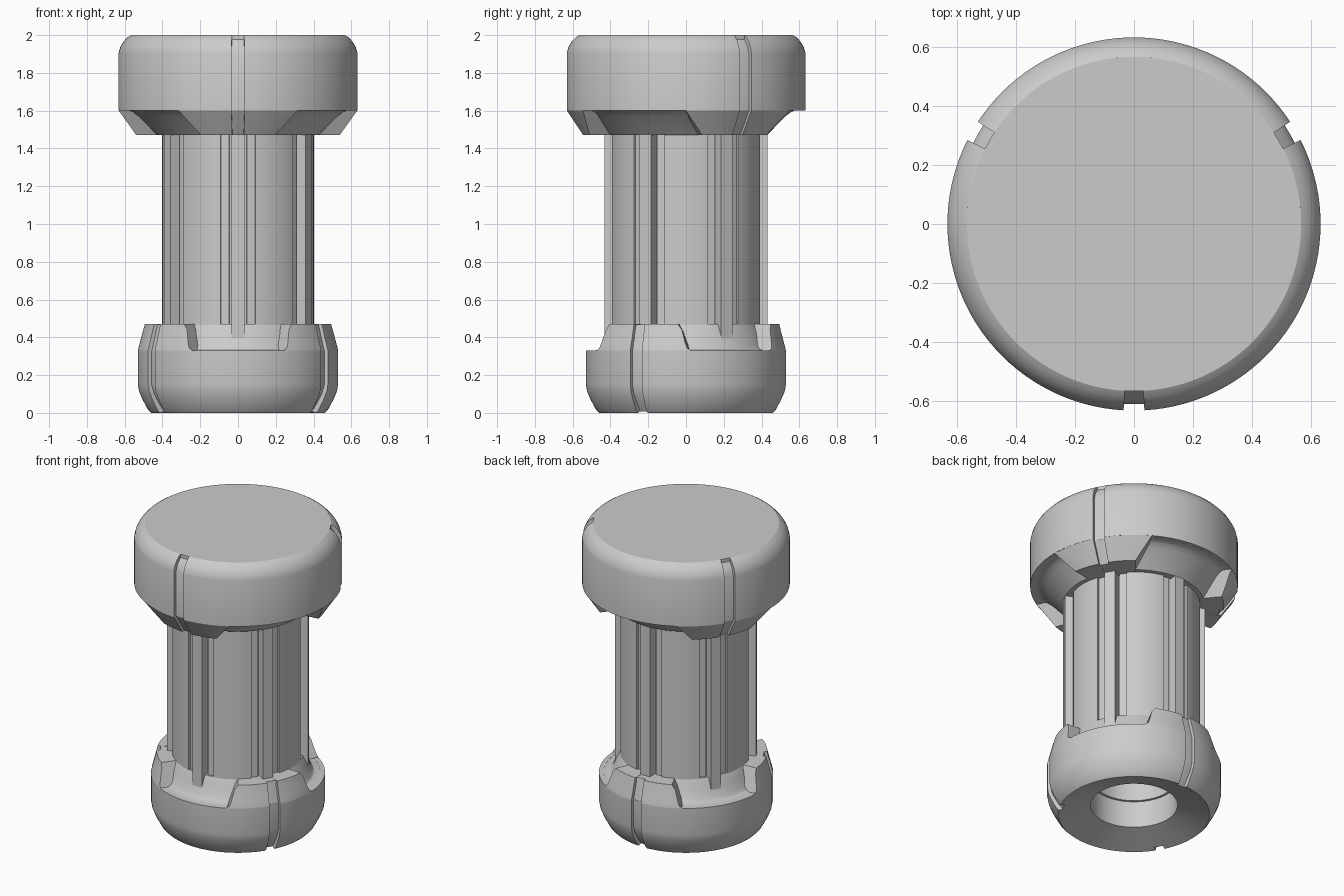
import bpy, bmesh
from math import radians, sin, cos, pi, ceil

cube = bpy.data.objects.get("Cube")
if cube:
    bpy.data.objects.remove(cube, do_unlink=True)

grey = bpy.data.materials.new("light_grey")
grey.use_nodes = True
grey.diffuse_color = (0.6, 0.6, 0.6, 1)
grey.node_tree.nodes["Principled BSDF"].inputs["Base Color"].default_value = (0.6, 0.6, 0.6, 1)


def finish(name, bm):
    """Turn a bmesh into a shaded grey object."""
    bmesh.ops.remove_doubles(bm, verts=bm.verts, dist=1e-5)
    bmesh.ops.recalc_face_normals(bm, faces=bm.faces)
    mesh = bpy.data.meshes.new(name)
    bm.to_mesh(mesh)
    bm.free()
    mesh.materials.append(grey)
    ob = bpy.data.objects.new(name, mesh)
    bpy.context.collection.objects.link(ob)
    bpy.ops.object.select_all(action='DESELECT')
    bpy.context.view_layer.objects.active = ob
    ob.select_set(True)
    bpy.ops.object.shade_smooth_by_angle(angle=radians(28))
    return ob


def revolve(name, profile, start=None, end=None):
    """Sweep a closed (r, z) profile; start and end give the angle in degrees at each z."""
    bm = bmesh.new()
    full = start is None
    if full:
        start, end = (lambda z: 0), (lambda z: 360)
    z0 = profile[0][1]
    steps = max(1, ceil((end(z0) - start(z0)) / 3))
    rings = []
    for i in range(steps if full else steps + 1):
        ring = []
        for r, z in profile:
            a = radians(start(z) + (end(z) - start(z)) * i / steps)
            ring.append(bm.verts.new((r * cos(a), r * sin(a), z)))
        rings.append(ring)
    n = len(profile)
    for i in range(steps):
        p, q = rings[i], rings[(i + 1) % len(rings)]
        for j in range(n):
            k = (j + 1) % n
            bm.faces.new((p[j], p[k], q[k], q[j]))
    if not full:
        bm.faces.new(rings[0])
        bm.faces.new(rings[-1])
    return finish(name, bm)


def ramp(points):
    """Piecewise linear function through (z, value) points."""
    def f(z):
        for (za, va), (zb, vb) in zip(points, points[1:]):
            if z <= zb:
                t = min(1, max(0, (z - za) / (zb - za)))
                return va + (vb - va) * t
        return points[-1][1]
    return f


def three_fold(prefix, first, slot, shell, lobe, floor, half):
    """Shell sectors between slots, and a split lobe with a sunken strip around each slot."""
    for i in range(3):
        c = first + 120 * i
        revolve(f"{prefix}_shell_{i + 1}", shell, lambda z: c + slot, lambda z: c + 120 - slot)
        revolve(f"{prefix}_lobe_left_{i + 1}", lobe, lambda z: c + slot, lambda z: c + half(z))
        revolve(f"{prefix}_lobe_right_{i + 1}", lobe, lambda z: c - half(z), lambda z: c - slot)
        revolve(f"{prefix}_slot_floor_{i + 1}", floor, lambda z: c - slot - 1, lambda z: c + slot + 1)


# Head: solid core with a scooped underside, outer shell and lobes
revolve("head_core", [(0, 2), (.566, 2), (.566, 1.977), (.595, 1.94), (.61, 1.9), (.61, 1.6),
                      (.58, 1.602), (.56, 1.595), (.53, 1.573), (.43, 1.472), (0, 1.472)])
three_fold("head", -90, 3.2,
           [(.566, 2), (.585, 1.988), (.607, 1.965), (.624, 1.935), (.632, 1.905), (.632, 1.6),
            (.6, 1.601), (.5, 1.7)],
           [(.36, 1.62), (.6, 1.62), (.631, 1.6), (.545, 1.47), (.36, 1.47)],
           [(.36, 1.62), (.58, 1.62), (.609, 1.6), (.525, 1.471), (.36, 1.471)],
           ramp([(1.47, 21), (1.6, 30), (1.62, 31)]))

# Foot: hollow core with a dished underside, outer shell and lobes
revolve("foot_core", [(.265, .062), (.435, .008), (.462, .045), (.495, .1), (.51, .15), (.51, .33),
                      (.48, .33), (.46, .337), (.445, .355), (.425, .42), (.40, .47), (.30, .47), (.265, .3)])
three_fold("foot", -30, 3.8,
           [(.435, .008), (.46, 0), (.476, .016), (.505, .07), (.524, .115), (.53, .15), (.53, .33),
            (.5, .331), (.45, .2)],
           [(.35, .31), (.51, .31), (.53, .33), (.527, .345), (.52, .37), (.502, .44), (.495, .47),
            (.35, .47), (.35, .44), (.35, .37), (.35, .345), (.35, .33)],
           [(.35, .31), (.49, .31), (.508, .33), (.475, .469), (.35, .469)],
           ramp([(.31, 33), (.33, 33), (.345, 30.5), (.37, 29.5), (.44, 27.5), (.47, 25)]))

# Column: tube with a stepped groove at each rib
section = []
for i in range(6):
    c = -pi / 2 + i * pi / 3
    groove = [(-.093, .402), (-.093, .388), (-.048, .388), (-.048, .37)]
    groove += [(-t, r) for t, r in reversed(groove)]
    section += [(c + t / .4, r) for t, r in groove]
    first, last = c + .093 / .4, c + pi / 3 - .093 / .4
    section += [(first + (last - first) * k / 10, .402) for k in range(1, 10)]
bm = bmesh.new()
loops = []
for bore, z in ((False, .24), (False, 1.55), (True, 1.55), (True, .24)):
    loops.append([bm.verts.new((cos(a) * (.25 if bore else r), sin(a) * (.25 if bore else r), z))
                  for a, r in section])
for p, q in zip(loops, loops[1:] + loops[:1]):
    for j in range(len(p)):
        k = (j + 1) % len(p)
        corners = []
        for v in (p[j], p[k], q[k], q[j]):
            if all((v.co - w.co).length > 1e-6 for w in corners):
                corners.append(v)
        if len(corners) > 2:
            bm.faces.new(corners)
finish("column", bm)

# Ribs standing in the grooves
for i in range(6):
    bm = bmesh.new()
    bmesh.ops.create_cube(bm, size=1)
    bmesh.ops.scale(bm, vec=(.09, .068, 1.14), verts=bm.verts)
    bmesh.ops.translate(bm, vec=(.387, 0, .94), verts=bm.verts)
    rib = finish(f"rib_{i + 1}", bm)
    rib.rotation_euler.z = -pi / 2 + i * pi / 3
